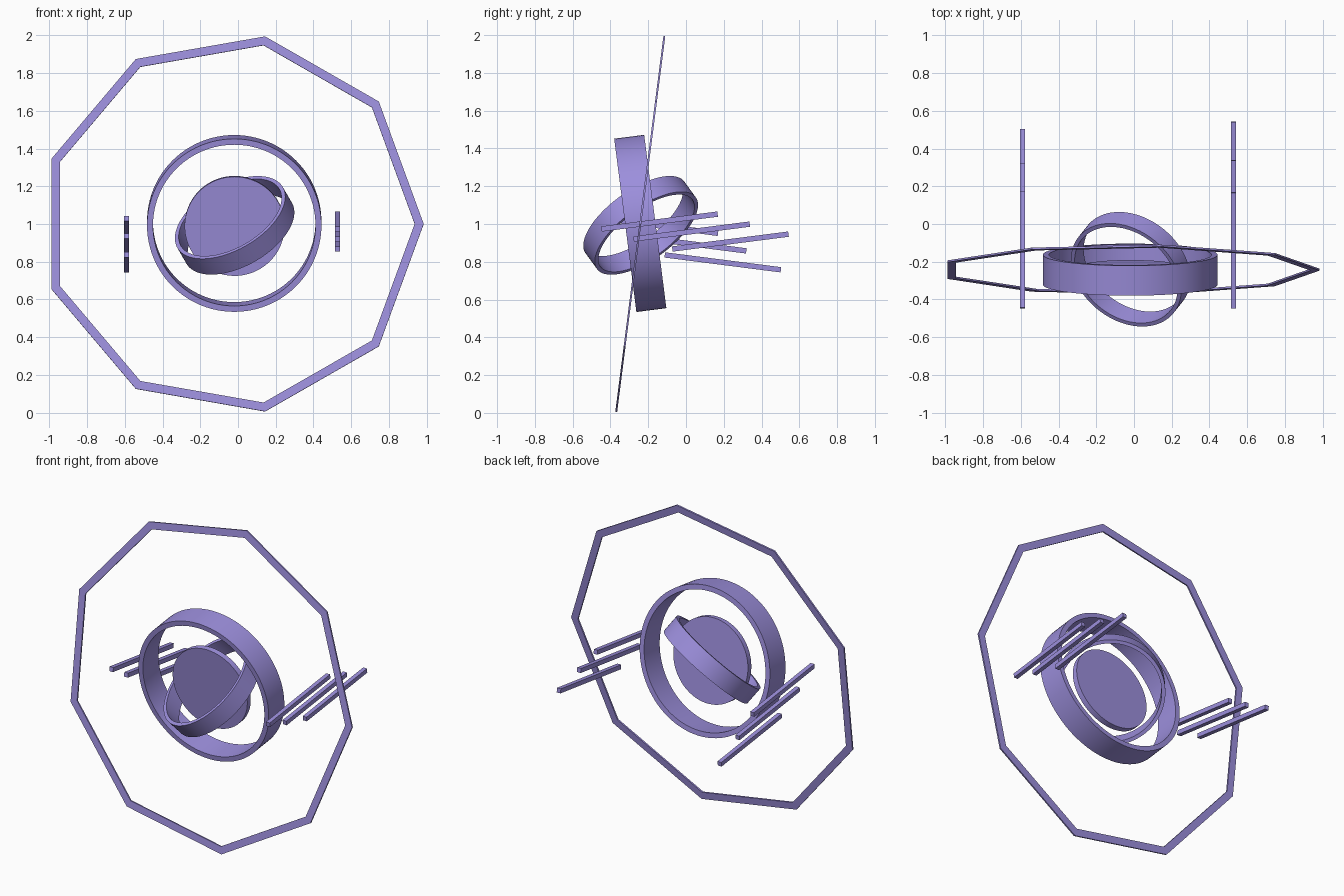
import bpy, bmesh, math
from mathutils import Vector, Matrix

if "Cube" in bpy.data.objects:
    bpy.data.objects.remove(bpy.data.objects["Cube"])

violet = bpy.data.materials.new("soft_violet")
violet.diffuse_color = (0.335, 0.275, 0.72, 1)
violet.use_nodes = True
violet.node_tree.nodes["Principled BSDF"].inputs["Base Color"].default_value = violet.diffuse_color

TILT = math.radians(7.3)
CENTRE = Vector((-0.02, -0.242, 1.003))


def finish(name, bm, loc, rot, smooth=False):
    bmesh.ops.recalc_face_normals(bm, faces=bm.faces)
    mesh = bpy.data.meshes.new(name)
    bm.to_mesh(mesh)
    bm.free()
    mesh.materials.append(violet)
    obj = bpy.data.objects.new(name, mesh)
    bpy.context.collection.objects.link(obj)
    obj.matrix_world = Matrix.Translation(loc) @ rot.to_4x4()
    if smooth:
        bpy.ops.object.select_all(action='DESELECT')
        obj.select_set(True)
        bpy.context.view_layer.objects.active = obj
        bpy.ops.object.shade_smooth_by_angle(angle=math.radians(30))
    return obj


def ring(name, outer, inner, width, sides, loc, rot, smooth=True):
    """Flat band of rectangular section around local z."""
    bm = bmesh.new()
    h = width / 2
    section = [(outer, -h), (outer, h), (inner, h), (inner, -h)]
    loops = []
    for i in range(sides):
        a = math.tau * i / sides
        loops.append([bm.verts.new((r * math.cos(a), r * math.sin(a), z))
                      for r, z in section])
    for i in range(sides):
        p, q = loops[i], loops[(i + 1) % sides]
        for j in range(4):
            k = (j + 1) % 4
            bm.faces.new((p[j], q[j], q[k], p[k]))
    return finish(name, bm, loc, rot, smooth)


def turn_x(angle):
    return Matrix.Rotation(angle, 3, 'X')


# Thin nine-sided outer frame, leaning back
ring("outer_frame", 1.018, 0.97, 0.01, 9, Vector((-0.033, -0.242, 1.0)),
     turn_x(math.pi / 2 - TILT), smooth=False)

# Round middle ring, leaning forward
ring("middle_ring", 0.4625, 0.431, 0.16, 96, CENTRE,
     turn_x(math.pi / 2 + TILT))

# Small gimbal ring, strongly tilted
axis = Vector((-0.42, -0.53, 0.73))
ring("inner_ring", 0.323, 0.301, 0.114, 96, Vector((-0.018, -0.24, 0.993)),
     axis.to_track_quat('Z', 'Y').to_matrix())

# Central disc
bm = bmesh.new()
bmesh.ops.create_cone(bm, cap_ends=True, segments=96, radius1=0.265,
                      radius2=0.265, depth=0.035)
finish("core_disc", bm, Vector((-0.018, -0.242, 0.99)),
       turn_x(math.pi / 2 + TILT), smooth=True)

# Slanted side bars: x, slope sign, then (y, z) centres
for side, x, sign, spots in (
        ("right", 0.527, 1, [(-0.14, 1.013), (0.03, 0.96), (0.235, 0.907)]),
        ("left", -0.591, -1, [(-0.138, 0.99), (0.012, 0.897), (0.195, 0.797)])):
    for n, (y, z) in enumerate(spots, 1):
        bm = bmesh.new()
        bmesh.ops.create_cube(bm, size=1)
        bmesh.ops.scale(bm, vec=(0.027, 0.62, 0.028), verts=bm.verts)
        finish(f"{side}_bar_{n}", bm, Vector((x, y, z)), turn_x(sign * TILT))
